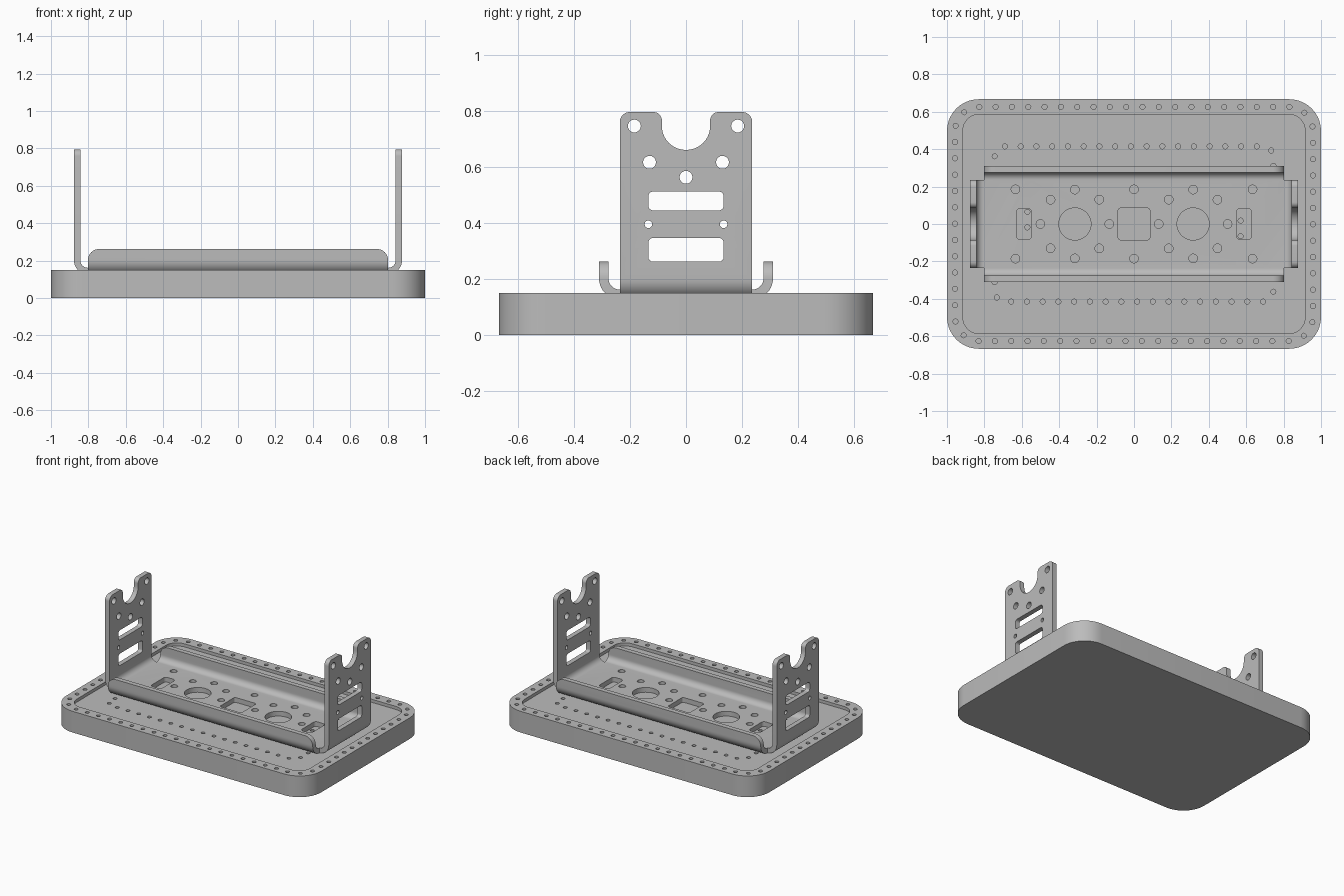
import bpy
import bmesh
import math
from mathutils import Vector

old = bpy.data.objects.get("Cube")
if old:
    bpy.data.objects.remove(old, do_unlink=True)

steel = bpy.data.materials.new("plain grey metal")
steel.use_nodes = True
GREY = (0.5, 0.5, 0.5, 1)
steel.diffuse_color = GREY
steel.node_tree.nodes["Principled BSDF"].inputs["Base Color"].default_value = GREY

SEG = 10  # steps per rounded corner


def fillet(corners):
    """Closed 2D outline from (u, v, radius) corners."""
    pts = []
    n = len(corners)
    for i, (u, v, r) in enumerate(corners):
        p = Vector((u, v))
        if r == 0:
            pts.append(p)
            continue
        a = (Vector(corners[i - 1][:2]) - p).normalized()
        b = (Vector(corners[(i + 1) % n][:2]) - p).normalized()
        half = a.angle(b) / 2
        centre = p + (a + b).normalized() * (r / math.sin(half))
        start = p + a * (r / math.tan(half)) - centre
        end = p + b * (r / math.tan(half)) - centre
        sweep = math.atan2(start.x * end.y - start.y * end.x, start.dot(end))
        for k in range(SEG + 1):
            t = sweep * k / SEG
            c, s = math.cos(t), math.sin(t)
            pts.append(centre + Vector((start.x * c - start.y * s, start.x * s + start.y * c)))
    return pts


def rect(hu, hv, r, cu=0, cv=0):
    return fillet([(cu - hu, cv + hv, r), (cu + hu, cv + hv, r),
                   (cu + hu, cv - hv, r), (cu - hu, cv - hv, r)])


def circle(u, v, r, n=20):
    return [Vector((u + r * math.cos(math.tau * k / n), v + r * math.sin(math.tau * k / n)))
            for k in range(n)]


def prisms(name, outlines, axis, lo, hi, bm=None):
    """Extrude each outline along an axis; returns an object unless a bmesh is given."""
    own = bm is None
    bm = bm or bmesh.new()
    place = {"x": lambda p, w: (w, p.x, p.y),
             "y": lambda p, w: (p.x, w, p.y),
             "z": lambda p, w: (p.x, p.y, w)}[axis]
    for line in outlines:
        low = [bm.verts.new(place(p, lo)) for p in line]
        top = [bm.verts.new(place(p, hi)) for p in line]
        bm.faces.new(low)
        bm.faces.new(top)
        for i in range(len(line)):
            bm.faces.new((low[i - 1], low[i], top[i], top[i - 1]))
    return finish(name, bm) if own else None


def finish(name, bm):
    bmesh.ops.remove_doubles(bm, verts=bm.verts, dist=1e-5)
    bmesh.ops.recalc_face_normals(bm, faces=bm.faces)
    mesh = bpy.data.meshes.new(name)
    bm.to_mesh(mesh)
    bm.free()
    mesh.materials.append(steel)
    obj = bpy.data.objects.new(name, mesh)
    bpy.context.collection.objects.link(obj)
    return obj


def combine(obj, tool, operation):
    """Apply a boolean and discard the tool."""
    mod = obj.modifiers.new("cut", "BOOLEAN")
    mod.operation = operation
    mod.solver = "EXACT"
    mod.object = tool
    graph = bpy.context.evaluated_depsgraph_get()
    mesh = bpy.data.meshes.new_from_object(obj.evaluated_get(graph))
    obj.modifiers.clear()
    obj.data = mesh
    bpy.data.objects.remove(tool, do_unlink=True)


def hole_ring(hu, hv, r, count, offset=0):
    """Evenly spaced hole centres around a rounded rectangle."""
    path = rect(hu, hv, r)
    path = path[SEG:] + path[:SEG + 1]
    lengths = [(b - a).length for a, b in zip(path, path[1:])]
    total = sum(lengths)
    centres = []
    for k in range(count):
        d = (k * total / count + offset) % total
        for a, b, size in zip(path, path[1:], lengths):
            if d <= size:
                centres.append(a.lerp(b, d / size))
                break
            d -= size
    return centres


# Base slab with shallow tray and rings of blind holes
TRAY = 0.128
base = prisms("base_plate", [rect(1, 0.667, 0.17)], "z", 0, 0.15)
combine(base, prisms("tray_cutter", [rect(0.915, 0.586, 0.087)], "z", TRAY, 0.3), "DIFFERENCE")
centres = (hole_ring(0.957, 0.626, 0.13, 70) + hole_ring(0.745, 0.415, 0.055, 54)
           + hole_ring(0.57, 0.24, 0.05, 38, -0.2035))
combine(base, prisms("hole_cutter", [circle(p.x, p.y, 0.0135, 16) for p in centres],
                     "z", 0.05, 0.3), "DIFFERENCE")

# Bent sheet bracket: two crossed channels
T = 0.034    # sheet thickness
BEND = 0.074  # outer bend radius
END_X, SIDE_Y = 0.877, 0.31
END_HALF, SIDE_HALF = END_X - BEND, SIDE_Y - BEND
END_TOP, SIDE_TOP = 0.795, 0.262


def channel(half, top):
    inner = half - T
    return fillet([(-half, top, 0), (-half, TRAY, BEND), (half, TRAY, BEND), (half, top, 0),
                   (inner, top, 0), (inner, TRAY + T, BEND - T),
                   (-inner, TRAY + T, BEND - T), (-inner, top, 0)])


# Tall end plates, trimmed to a rounded outline with a cradle notch
bracket = prisms("bracket", [channel(END_X, END_TOP)], "y", -SIDE_HALF, SIDE_HALF)
NOTCH, LIP = 0.086, 0.03
half_outline = [(SIDE_HALF, 0, 0), (SIDE_HALF, END_TOP, 0.036), (NOTCH, END_TOP, LIP),
                (NOTCH, 0.66, NOTCH - 0.001)]
outline = half_outline + [(-u, v, r) for u, v, r in reversed(half_outline)]
combine(bracket, prisms("end_trim", [fillet(outline)], "x", -1, 1), "INTERSECT")

# Low side flanges with rounded top corners
flanges = prisms("side_flanges", [channel(SIDE_Y, SIDE_TOP)], "x", -END_HALF, END_HALF)
trim = fillet([(-END_HALF, 0, 0), (-END_HALF, SIDE_TOP, 0.06),
               (END_HALF, SIDE_TOP, 0.06), (END_HALF, 0, 0)])
combine(flanges, prisms("flange_trim", [trim], "y", -1, 1), "INTERSECT")
combine(bracket, flanges, "UNION")

# Floor openings: square, slots, large bores and bolt circles
R = 0.023
floor = [rect(0.085, 0.085, 0.015)]
floor += [circle(0, s * 0.185, R) for s in (-1, 1)]
for side in (-1, 1):
    cx = side * 0.316
    floor.append(circle(cx, 0, 0.086, 40))
    floor.append(rect(0.041, 0.083, 0.02, side * 0.588))
    floor += [circle(side * 0.634, s * 0.185, R) for s in (-1, 1)]
    for k in range(8):
        a = math.tau * k / 8
        floor.append(circle(cx + 0.184 * math.cos(a), 0.184 * math.sin(a), R))

# End plate openings: bolt holes and slots
ends = [circle(0, 0.5625, R), rect(0.134, 0.034, 0.018, 0, 0.478),
        rect(0.134, 0.042, 0.016, 0, 0.304)]
for s in (-1, 1):
    ends += [circle(s * 0.184, 0.745, R), circle(s * 0.13, 0.616, R),
             circle(s * 0.134, 0.395, 0.0135)]

cuts = bmesh.new()
prisms("", floor, "z", 0.1, 0.2, cuts)
prisms("", ends, "x", -1, 1, cuts)
combine(bracket, finish("opening_cutter", cuts), "DIFFERENCE")

# Smooth the bends and bores, keep edges crisp
bpy.ops.object.select_all(action="DESELECT")
for obj in (base, bracket):
    obj.select_set(True)
    bpy.context.view_layer.objects.active = obj
bpy.ops.object.shade_smooth_by_angle(angle=math.radians(30))
